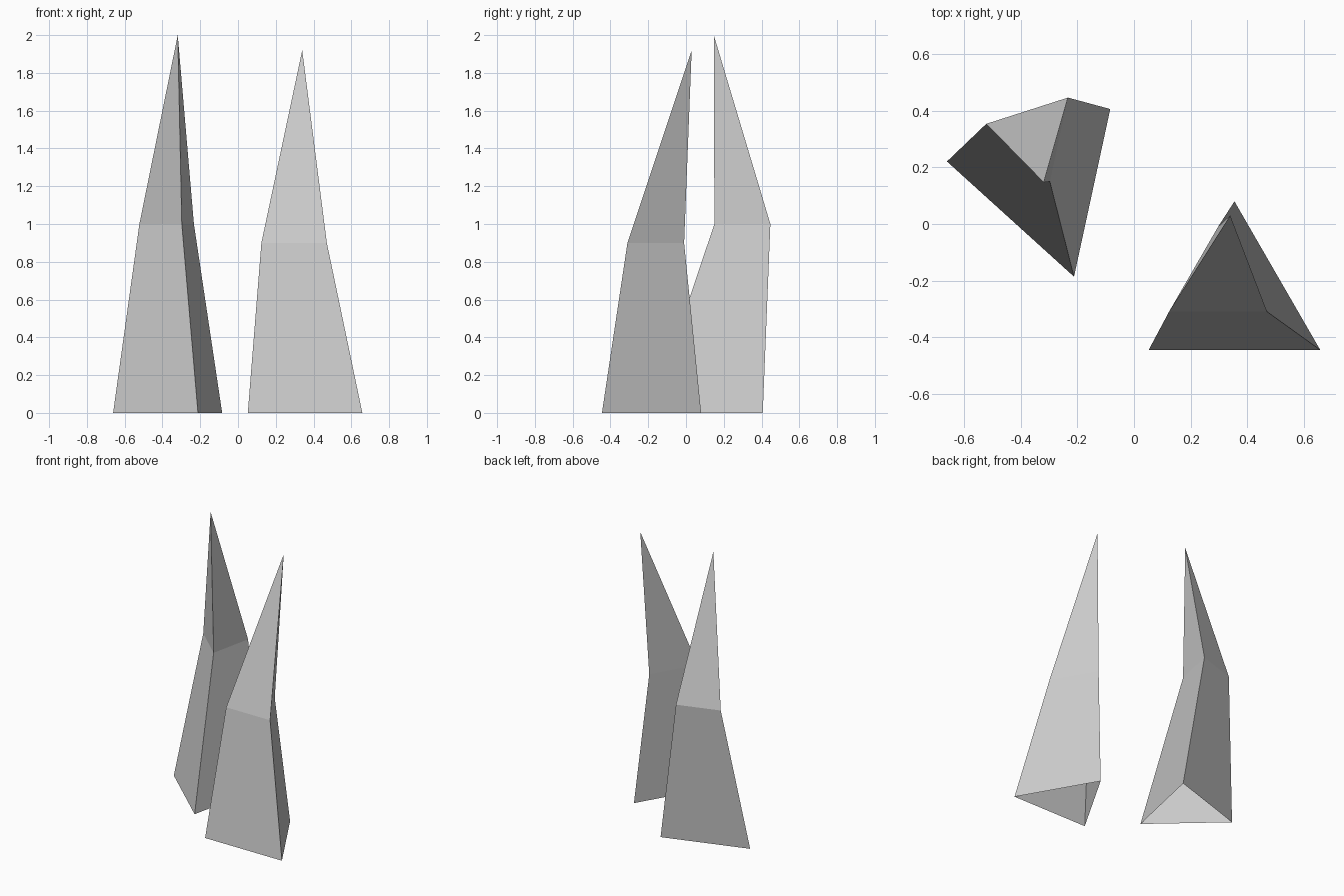
import bpy, bmesh
from math import cos, sin, radians

if "Cube" in bpy.data.objects:
    bpy.data.objects.remove(bpy.data.objects["Cube"])


def spike(name, angle, base, bend, tip):
    """Open-bottomed three-sided spike; base and bend are (x, y, z, radius)."""
    bm = bmesh.new()

    def ring(x, y, z, r):
        angles = [radians(angle + 120 * i) for i in range(3)]
        return [bm.verts.new((x + r * cos(a), y + r * sin(a), z)) for a in angles]

    low, mid, top = ring(*base), ring(*bend), bm.verts.new(tip)
    for i in range(3):
        j = (i + 1) % 3
        bm.faces.new((low[i], low[j], mid[j], mid[i]))
        bm.faces.new((mid[i], mid[j], top))
    mesh = bpy.data.meshes.new(name)
    bm.to_mesh(mesh)
    bm.free()
    obj = bpy.data.objects.new(name, mesh)
    bpy.context.collection.objects.link(obj)


# Taller spike, bent towards the back
spike("tall_spike", 47.8, (-0.319, 0.147, 0, 0.35), (-0.351, 0.317, 1.0, 0.175), (-0.319, 0.147, 2.0))
# Shorter spike, leaning back
spike("short_spike", 90, (0.355, -0.27, 0, 0.35), (0.297, -0.21, 0.9, 0.2), (0.34, 0.03, 1.92))
